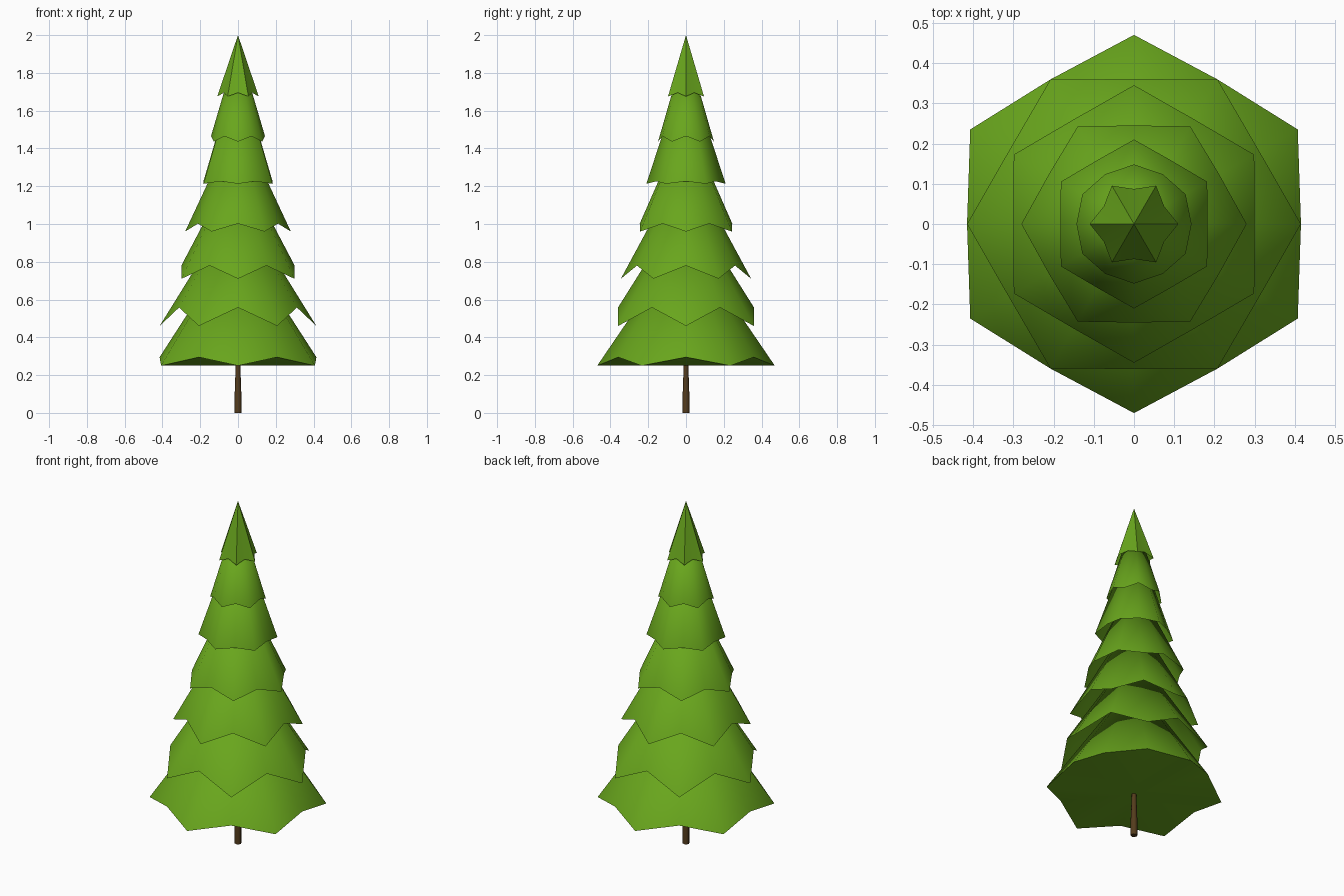
import bpy, bmesh, math

if "Cube" in bpy.data.objects:
    bpy.data.objects.remove(bpy.data.objects["Cube"])


def material(name, color):
    m = bpy.data.materials.new(name)
    m.diffuse_color = (*color, 1)
    m.use_nodes = True
    m.node_tree.nodes["Principled BSDF"].inputs["Base Color"].default_value = m.diffuse_color
    return m


GREEN = material("needles", (0.14, 0.38, 0.012))
BROWN = material("bark", (0.09, 0.045, 0.012))


def finish(bm, name, mat, angle):
    bmesh.ops.recalc_face_normals(bm, faces=bm.faces)
    me = bpy.data.meshes.new(name)
    bm.to_mesh(me)
    bm.free()
    me.materials.append(mat)
    ob = bpy.data.objects.new(name, me)
    bpy.context.collection.objects.link(ob)
    bpy.ops.object.select_all(action='DESELECT')
    ob.select_set(True)
    bpy.context.view_layer.objects.active = ob
    bpy.ops.object.shade_smooth_by_angle(angle=math.radians(angle))
    return ob


def tier(name, tip_r, tip_z, notch_r, notch_z, apex_z, start_deg, capped=False):
    """Cone whose 12-point hem alternates low tips and raised notches."""
    bm = bmesh.new()
    hem = []
    for i in range(12):
        a = math.radians(start_deg + 30 * i)
        r, z = (tip_r, tip_z) if i % 2 == 0 else (notch_r, notch_z)
        hem.append(bm.verts.new((r * math.cos(a), r * math.sin(a), z)))
    centres = [bm.verts.new((0, 0, apex_z))]
    if capped:
        centres.append(bm.verts.new((0, 0, tip_z)))
    for c in centres:
        for i in range(12):
            bm.faces.new((hem[i], hem[(i + 1) % 12], c))
    return finish(bm, name, GREEN, 60)


# Branch tiers from bottom to top; only the lowest has a closed underside
TIERS = [
    (0.47, 0.25, 0.415, 0.295, 0.94, 30),
    (0.415, 0.46, 0.36, 0.558, 1.13, 0),
    (0.345, 0.71, 0.30, 0.78, 1.35, 30),
    (0.28, 0.96, 0.245, 1.002, 1.56, 0),
    (0.21, 1.213, 0.183, 1.226, 1.85, 30),
    (0.148, 1.436, 0.143, 1.465, 1.95, 30),
    (0.11, 1.675, 0.087, 1.695, 2.0, 0),
]
for n, t in enumerate(TIERS):
    tier(f"branch_tier_{n + 1}", *t, capped=(n == 0))

# Trunk: thicker foot tapering up into the branches
bm = bmesh.new()
rings = []
for r, z in [(0.018, 0), (0.018, 0.09), (0.012, 0.26)]:
    rings.append([bm.verts.new((r * math.cos(k * math.pi / 4),
                                r * math.sin(k * math.pi / 4), z)) for k in range(8)])
for lo, hi in zip(rings, rings[1:]):
    for k in range(8):
        j = (k + 1) % 8
        bm.faces.new((lo[k], lo[j], hi[j], hi[k]))
bm.faces.new(rings[0][::-1])
bm.faces.new(rings[-1])
finish(bm, "trunk", BROWN, 50)
